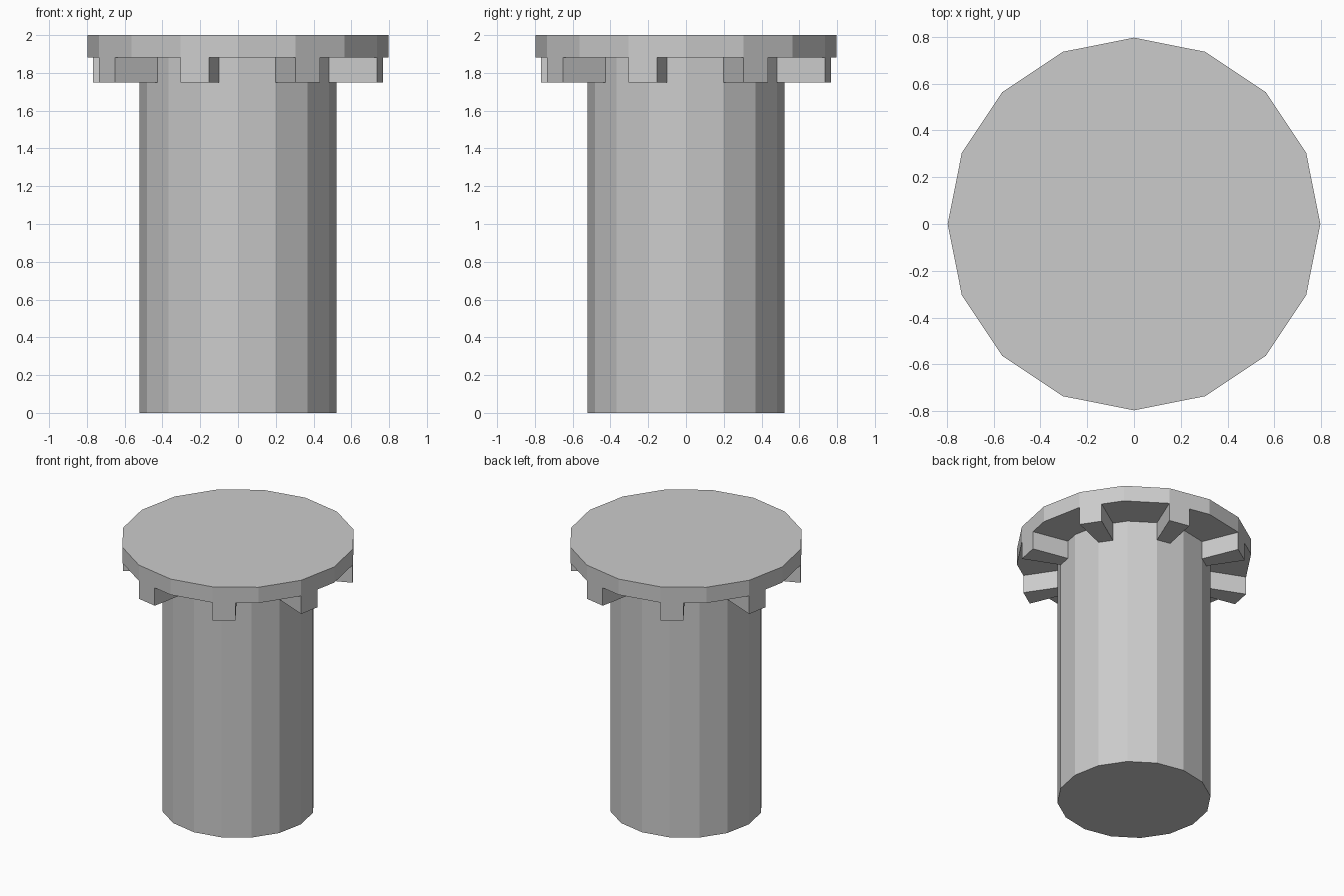
import bpy, bmesh
from math import pi, cos, sin

if "Cube" in bpy.data.objects:
    bpy.data.objects.remove(bpy.data.objects["Cube"])

SIDES = 16
N = SIDES * 2                     # half-facet steps, so ribs can cover half a facet
R_SHAFT, R_CAP = 0.521, 0.797
Z_RIB, Z_CAP, Z_TOP = 1.748, 1.882, 2.0

bm = bmesh.new()


def ring(radius, z):
    """16-sided ring with an extra point in the middle of each side."""
    pts = []
    for i in range(N):
        r = radius * (cos(pi / SIDES) if i % 2 else 1)
        a = 2 * pi * i / N
        pts.append(bm.verts.new((r * cos(a), r * sin(a), z)))
    return pts


def quad(a, b, i):
    j = (i + 1) % N
    bm.faces.new((a[i], a[j], b[j], b[i]))


base = ring(R_SHAFT, 0)
neck_low = ring(R_SHAFT, Z_RIB)
neck_high = ring(R_SHAFT, Z_CAP)
rib_low = ring(R_CAP, Z_RIB)
rim_low = ring(R_CAP, Z_CAP)
rim_top = ring(R_CAP, Z_TOP)

# Shaft bottom and cap top
bm.faces.new(base[::-1])
bm.faces.new(rim_top)

for i in range(N):
    # Shaft wall and cap edge
    quad(base, neck_low, i)
    quad(rim_low, rim_top, i)
    if i % 4 == 2:
        # Wedge-shaped rib under the cap: underside, outer face, two radial sides
        quad(neck_low, rib_low, i)
        quad(rib_low, rim_low, i)
        for k in (i, i + 1):
            bm.faces.new((neck_low[k], rib_low[k], rim_low[k], neck_high[k]))
    else:
        # Gap between ribs: neck wall and cap underside
        quad(neck_low, neck_high, i)
        quad(neck_high, rim_low, i)

# Tidy unused rib points and normals
bmesh.ops.delete(bm, geom=[v for v in bm.verts if not v.link_faces], context='VERTS')
bmesh.ops.recalc_face_normals(bm, faces=bm.faces)

mesh = bpy.data.meshes.new("ribbed_head_pin")
bm.to_mesh(mesh)
bm.free()
bpy.context.collection.objects.link(bpy.data.objects.new("ribbed_head_pin", mesh))
